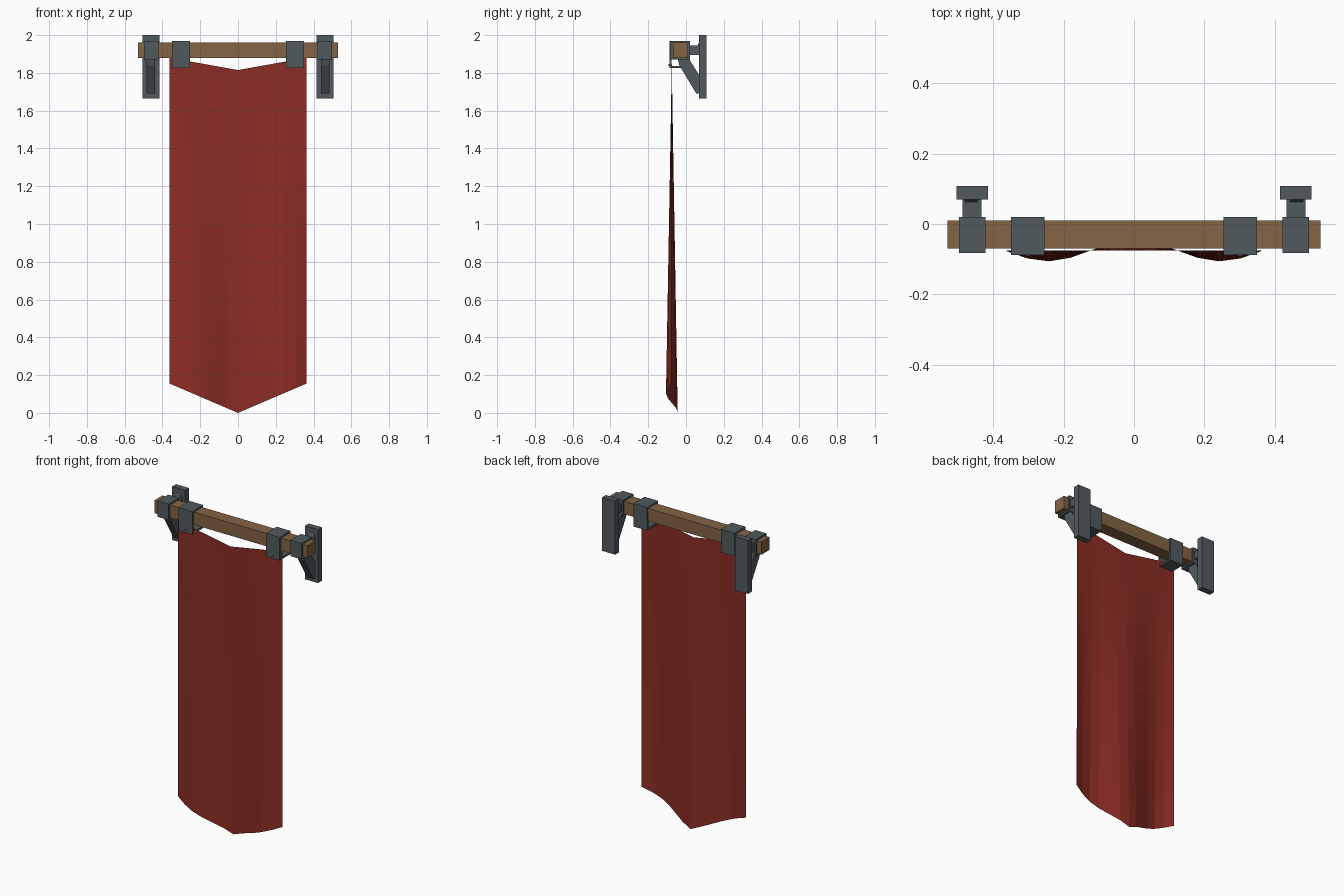
import bpy, bmesh, math
from mathutils import Vector

cube = bpy.data.objects.get("Cube")
if cube:
    bpy.data.objects.remove(cube, do_unlink=True)


def material(name, rgb):
    m = bpy.data.materials.new(name)
    m.use_nodes = True
    m.diffuse_color = (*rgb, 1)
    bsdf = next(n for n in m.node_tree.nodes if n.type == 'BSDF_PRINCIPLED')
    bsdf.inputs["Base Color"].default_value = (*rgb, 1)
    bsdf.inputs["Roughness"].default_value = 0.8
    return m


RED = material("red cloth", (0.26, 0.026, 0.018))
WOOD = material("brown wood", (0.225, 0.127, 0.058))
IRON = material("grey iron", (0.083, 0.102, 0.112))


def finish(name, bm, mat):
    me = bpy.data.meshes.new(name)
    bm.to_mesh(me)
    bm.free()
    me.materials.append(mat)
    ob = bpy.data.objects.new(name, me)
    bpy.context.collection.objects.link(ob)
    return ob


def box(name, xs, ys, zs, mat):
    bm = bmesh.new()
    bmesh.ops.create_cube(bm, size=1)
    for v in bm.verts:
        v.co = [r[0] if c < 0 else r[1] for c, r in zip(v.co, (xs, ys, zs))]
    return finish(name, bm, mat)


def prism(name, profile, x0, x1, mat):
    """Extrude a side profile of (y, z) points from x0 to x1."""
    bm = bmesh.new()
    face = bm.faces.new([bm.verts.new((x0, y, z)) for y, z in profile])
    ext = bmesh.ops.extrude_face_region(bm, geom=[face])["geom"]
    for v in ext:
        if isinstance(v, bmesh.types.BMVert):
            v.co.x = x1
    bmesh.ops.recalc_face_normals(bm, faces=bm.faces)
    return finish(name, bm, mat)


def strap(name, xs, ys, zs, t, mat):
    """Open rectangular loop around the x axis."""
    bm = bmesh.new()
    rings = []
    for x in xs:
        for d in (0, t):
            a, b, c, e = ys[0] + d, ys[1] - d, zs[0] + d, zs[1] - d
            rings.append([bm.verts.new((x, y, z))
                          for y, z in ((a, c), (b, c), (b, e), (a, e))])
    for p, q in ((0, 1), (1, 3), (3, 2), (2, 0)):
        for i in range(4):
            j = (i + 1) % 4
            bm.faces.new((rings[p][i], rings[p][j], rings[q][j], rings[q][i]))
    bmesh.ops.recalc_face_normals(bm, faces=bm.faces)
    return finish(name, bm, mat)


# Square wooden pole
box("pole", (-0.53, 0.53), (-0.07, 0.01), (1.88, 1.96), WOOD)

# Brackets and hanging straps on both sides
for side, s in (("left", 1), ("right", -1)):
    def span(a, b):
        return sorted((s * a, s * b))

    box(side + "_wall_plate", span(0.415, 0.505), (0.07, 0.108), (1.665, 2.0), IRON)
    box(side + "_bracket_arm", span(0.433, 0.488), (0.01, 0.072), (1.895, 1.945), IRON)
    box(side + "_pole_collar", span(0.422, 0.498), (-0.083, 0.02), (1.87, 1.97), IRON)
    prism(side + "_brace",
          [(-0.045, 1.875), (-0.035, 1.84), (0.055, 1.69), (0.072, 1.69),
           (0.072, 1.785), (0.015, 1.875)],
          *span(0.44, 0.485), IRON)
    prism(side + "_plate_wedge", [(0.072, 1.935), (0.058, 1.935), (0.072, 1.97)],
          *span(0.445, 0.48), IRON)
    strap(side + "_cloth_strap", span(0.255, 0.35), (-0.088, 0.02), (1.825, 1.97), 0.012, IRON)

    # Small rivet pinning the cloth to the strap
    bm = bmesh.new()
    bmesh.ops.create_cone(bm, cap_ends=True, segments=8, radius1=0.006, radius2=0.006, depth=0.006)
    for v in bm.verts:
        v.co = Vector((v.co.x + s * 0.302, v.co.z - 0.089, v.co.y + 0.842))
        v.co.z += 1
    bmesh.ops.recalc_face_normals(bm, faces=bm.faces)
    finish(side + "_rivet", bm, IRON)

# Hanging cloth: sagging top edge, pointed hem, folds deepening downwards
COLS, ROWS, HALF = 12, 8, 0.362
bm = bmesh.new()
grid = []
for r in range(ROWS + 1):
    t = r / ROWS
    row = []
    for c in range(COLS + 1):
        x = HALF * (2 * c / COLS - 1)
        k = abs(x) / HALF
        top, hem = 1.815 + 0.065 * k, 0.155 * k
        y = -0.075 + 0.031 * t * math.cos(2 * math.pi * x / 0.49)
        row.append(bm.verts.new((x, y, top + (hem - top) * t)))
    grid.append(row)
for r in range(ROWS):
    for c in range(COLS):
        bm.faces.new((grid[r][c], grid[r + 1][c], grid[r + 1][c + 1], grid[r][c + 1]))
finish("banner_cloth", bm, RED)
